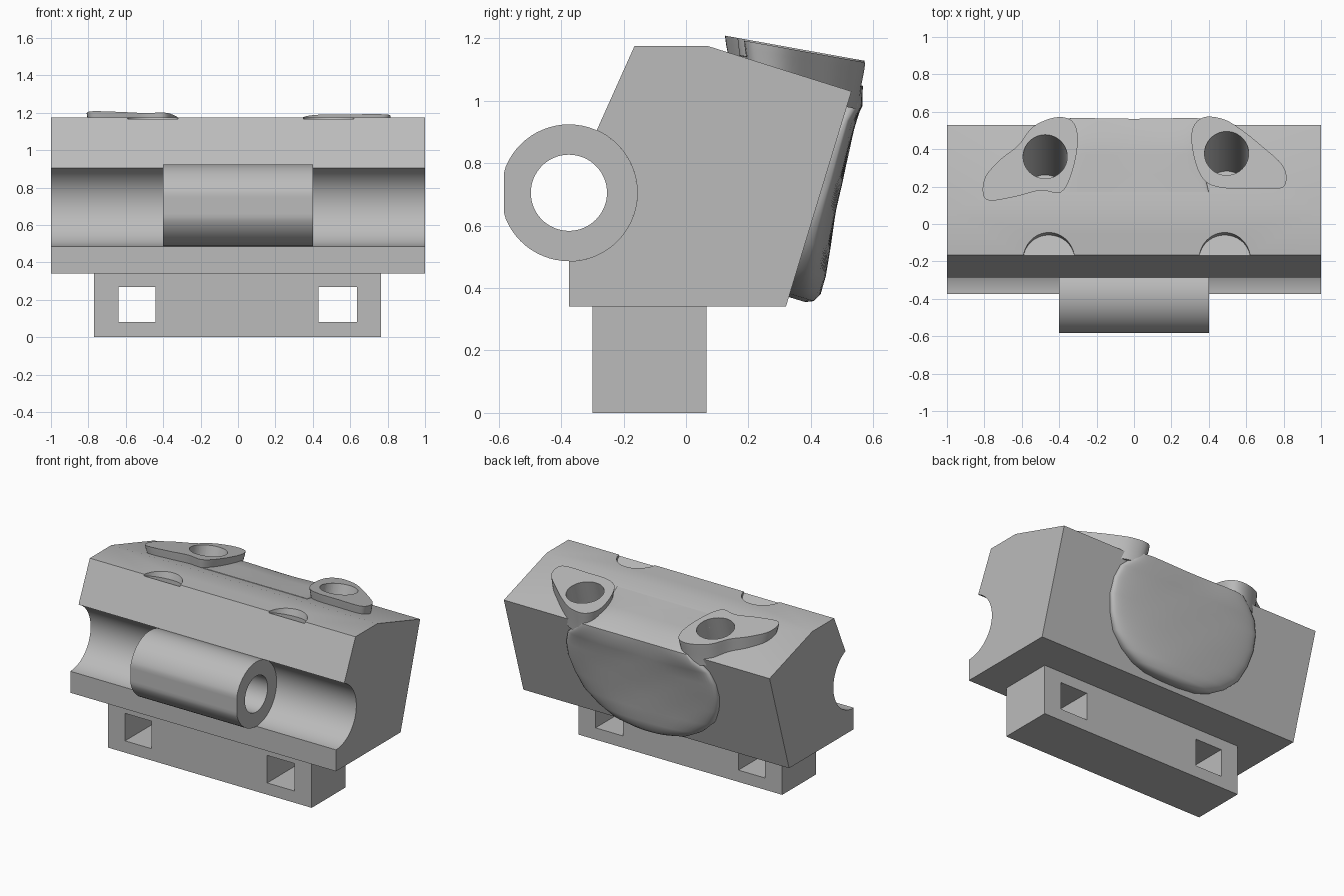
import bpy, bmesh, math
from mathutils import Vector, Matrix

if "Cube" in bpy.data.objects:
    bpy.data.objects.remove(bpy.data.objects["Cube"], do_unlink=True)

grey = bpy.data.materials.new("plain_grey")
grey.use_nodes = True
grey.diffuse_color = (0.5, 0.5, 0.5, 1)
grey.node_tree.nodes["Principled BSDF"].inputs["Base Color"].default_value = (0.5, 0.5, 0.5, 1)


def finish(name, bm):
    bmesh.ops.recalc_face_normals(bm, faces=bm.faces)
    mesh = bpy.data.meshes.new(name)
    bm.to_mesh(mesh)
    bm.free()
    mesh.materials.append(grey)
    ob = bpy.data.objects.new(name, mesh)
    bpy.context.collection.objects.link(ob)
    return ob


def activate(ob):
    bpy.ops.object.select_all(action='DESELECT')
    ob.select_set(True)
    bpy.context.view_layer.objects.active = ob


def smooth(ob, degrees=35):
    activate(ob)
    bpy.ops.object.shade_smooth_by_angle(angle=math.radians(degrees))


def loft(name, rings, closed=False):
    """Skin equal-length rings; cap the ends unless the loft closes on itself."""
    bm = bmesh.new()
    rows = [[bm.verts.new(p) for p in ring] for ring in rings]
    n = len(rows[0])
    for a, b in zip(rows, rows[1:] + (rows[:1] if closed else [])):
        for i in range(n):
            j = (i + 1) % n
            bm.faces.new((a[i], a[j], b[j], b[i]))
    if not closed:
        bm.faces.new(rows[0])
        bm.faces.new(rows[-1])
    return finish(name, bm)


def prism(name, profile, x0, x1):
    return loft(name, [[(x, y, z) for y, z in profile] for x in (x0, x1)])


def box(name, x0, x1, y0, y1, z0, z1):
    return prism(name, [(y0, z0), (y1, z0), (y1, z1), (y0, z1)], x0, x1)


def cylinder(name, base, axis, radius, length):
    """Cylinder running from base along axis."""
    bm = bmesh.new()
    turn = Vector((0, 0, 1)).rotation_difference(axis).to_matrix().to_4x4()
    place = Matrix.Translation(Vector(base) + axis * length / 2) @ turn
    bmesh.ops.create_cone(bm, cap_ends=True, segments=64, radius1=radius,
                          radius2=radius, depth=length, matrix=place)
    return finish(name, bm)


def cut(targets, cutter):
    cutter.hide_render = True
    for ob in targets:
        activate(ob)
        mod = ob.modifiers.new("cut", 'BOOLEAN')
        mod.operation, mod.solver, mod.object = 'DIFFERENCE', 'EXACT', cutter
        bpy.ops.object.modifier_apply(modifier=mod.name)
    bpy.data.objects.remove(cutter, do_unlink=True)


def circle(r, steps, start=0, sweep=360):
    """Points round the hinge axis, in y and z."""
    return [(-0.375 + r * math.cos(math.radians(start + sweep * i / steps)),
             0.705 + r * math.sin(math.radians(start + sweep * i / steps)))
            for i in range(steps + 1)]


# Main block with a round channel along its front
profile = [(-0.375, 0.34), (0.32, 0.34), (0.53, 1.03), (0.07, 1.175), (-0.165, 1.175)]
body = prism("main_block", profile + circle(0.219, 32, 66, -156), -1, 1)

# Hinge barrel with a bore, its front slightly flattened
outer = [(max(y, -0.583), z) for y, z in circle(0.219, 64)[:-1]]
inner = circle(0.122, 64)[:-1]
barrel = loft("hinge_barrel", [[(x, y, z) for y, z in ring] for x, ring in
              ((-0.4, outer), (0.4, outer), (0.4, inner), (-0.4, inner))], closed=True)

# Foot with two square slots
foot = box("foot", -0.77, 0.765, -0.3, 0.065, 0, 0.34)
for x0, x1 in ((-0.64, -0.44), (0.43, 0.635)):
    cut([foot], box("slot_cutter", x0, x1, -0.5, 0.3, 0.08, 0.267))

# Moulded pad: stations (y, z, normal angle, half width, thickness)
bottom, top = Vector((0.32, 0.34)), Vector((0.53, 1.03))
stations = []
for t, w, h in ((0.045, 0.07, 0.055), (0.06, 0.2, 0.08), (0.1, 0.3, 0.095), (0.18, 0.4, 0.093),
                (0.3, 0.49, 0.08), (0.45, 0.54, 0.066), (0.6, 0.565, 0.056), (0.75, 0.56, 0.048),
                (0.87, 0.53, 0.044), (0.95, 0.47, 0.042)):
    p = bottom.lerp(top, t)
    stations.append((p.x, p.y, -17, w, h))
stations += [(0.53, 1.03, 25, 0.42, 0.036), (0.46, 1.052, 72, 0.38, 0.045),
             (0.36, 1.084, 72, 0.36, 0.032), (0.26, 1.115, 72, 0.38, 0.016),
             (0.17, 1.143, 72, 0.4, 0.003)]
rings = []
for k, (y, z, ang, w, h) in enumerate(stations):
    n = Vector((math.cos(math.radians(ang)), math.sin(math.radians(ang))))
    ring = []
    for i in range(33):
        a = math.pi * i / 32
        u = math.cos(a)
        x = w * u
        saddle = 1 + 0.7 * u * u if k > 8 else 1
        lump = 0.004 * math.sin(9 * x + k) * math.sin(1.3 * k + 5 * x) if 2 < k < 10 else 0
        d = (h * saddle + lump) * math.sin(a) ** 0.55 if 0 < i < 32 else 0
        ring.append((x, y + n.x * d, z + n.y * d))
    ring += [(w * u, y - n.x * 0.03, z - n.y * 0.03) for u in (-0.95, 0, 0.95)]
    rings.append(ring)
pad = loft("moulded_pad", rings)
smooth(pad, 60)


# Ears: flat sloping tops with softly curved outlines
def ear(name, outline, peak):
    pts = [Vector(p) for p in outline]
    n, fine = len(pts), []
    for i in range(n):
        p0, p1, p2, p3 = (pts[(i + k) % n] for k in (-1, 0, 1, 2))
        for s in range(5):
            t = s / 5
            fine.append(0.5 * (2 * p1 + (p2 - p0) * t + (2 * p0 - 5 * p1 + 4 * p2 - p3) * t ** 2
                               + (3 * p1 - p0 - 3 * p2 + p3) * t ** 3))
    mid = sum(fine, Vector((0, 0))) / len(fine)
    layers = []
    for scale, drop in ((1, 0), (0.985, 0.025), (0.94, 0.075), (0.9, 0.15)):
        layer = []
        for p in fine:
            q = mid + (p - mid) * scale
            layer.append((q.x, q.y, peak - 0.18 * (p.y - 0.115) - drop))
        layers.append(layer)
    ob = loft(name, layers)
    smooth(ob)
    return ob


right_ear = ear("right_ear", [(-0.79, 0.13), (-0.8, 0.24), (-0.72, 0.34), (-0.62, 0.42),
                (-0.54, 0.52), (-0.42, 0.57), (-0.33, 0.55), (-0.3, 0.45), (-0.33, 0.28),
                (-0.39, 0.17), (-0.5, 0.18), (-0.64, 0.145)], 1.21)
left_ear = ear("left_ear", [(0.78, 0.19), (0.815, 0.24), (0.79, 0.32), (0.68, 0.42),
               (0.58, 0.5), (0.48, 0.56), (0.37, 0.57), (0.31, 0.5), (0.32, 0.36),
               (0.37, 0.24), (0.46, 0.195), (0.62, 0.19)], 1.205)

# Sleeve holes through the ears, and shallow round recesses at the front edge
axis = Vector((0, 0.3, 0.954)).normalized()
for x, y, part in ((-0.475, 0.36, right_ear), (0.495, 0.38, left_ear)):
    start = Vector((x, y, 1.165)) - axis * 0.7
    cut([body, pad, part], cylinder("hole_cutter", start, axis, 0.118, 0.9))
for x in (-0.455, 0.485):
    cut([body], cylinder("recess_cutter", (x, -0.19, 1.172), axis, 0.137, 0.2))

for ob in (body, barrel):
    smooth(ob, 20)
for ob in (pad, right_ear, left_ear):
    smooth(ob, 50)
